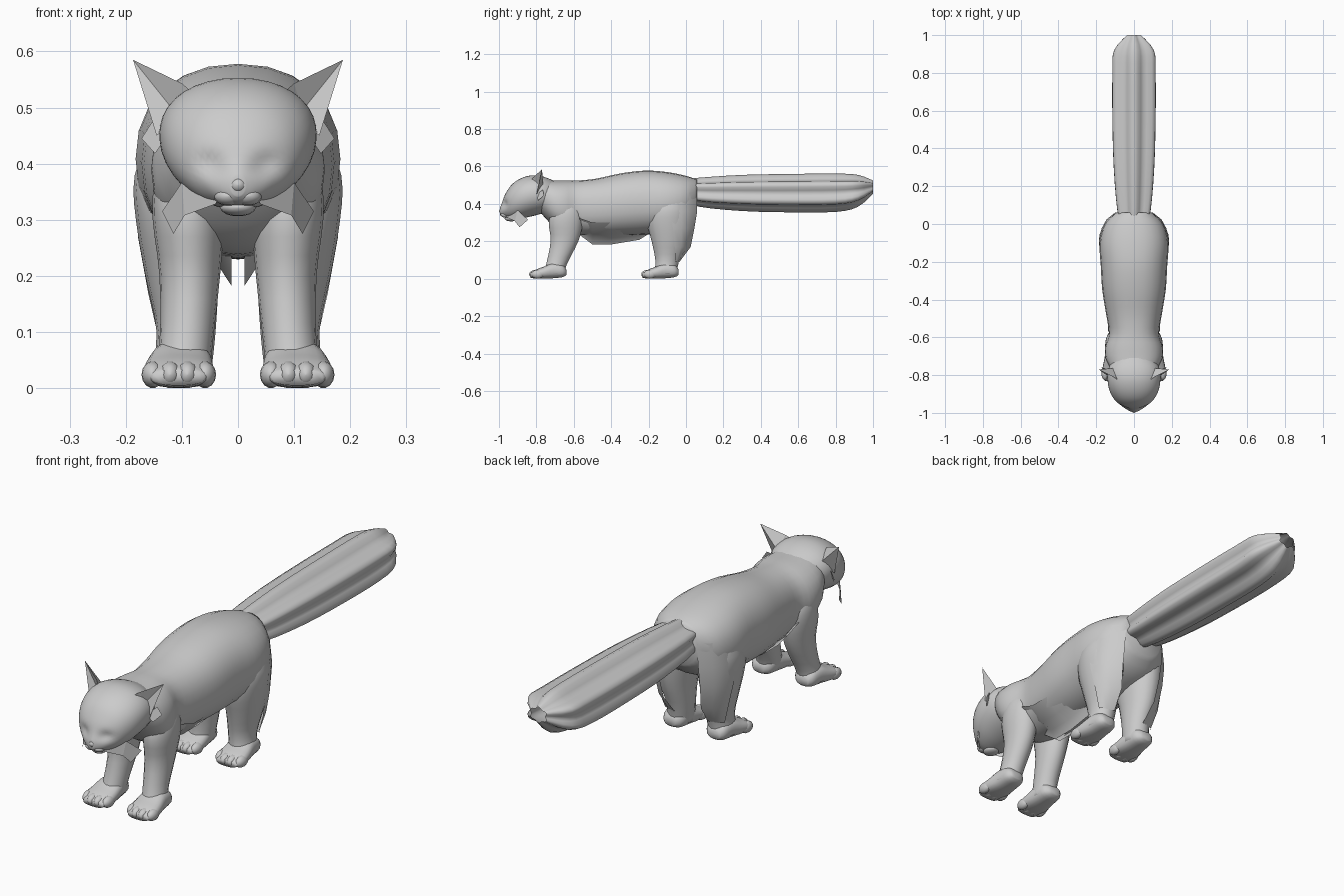
import bpy, math


def finish(name, verts, faces, mirror=False, smooth=True):
    me = bpy.data.meshes.new(name)
    me.from_pydata([tuple(v) for v in verts], [], faces)
    me.update()
    ob = bpy.data.objects.new(name, me)
    bpy.context.collection.objects.link(ob)
    for p in me.polygons:
        p.use_smooth = smooth
    if mirror:
        ob.modifiers.new("mirror", 'MIRROR')
    return ob


def spline(keys, steps):
    """Catmull-Rom through tuples of numbers."""
    out = []
    for i in range(len(keys) - 1):
        a, b = keys[max(i - 1, 0)], keys[i]
        c, d = keys[i + 1], keys[min(i + 2, len(keys) - 1)]
        for k in range(steps):
            t = k / steps
            out.append([0.5 * (2 * q + (r - p) * t + (2 * p - 5 * q + 4 * r - s) * t * t
                               + (3 * q - p - 3 * r + s) * t ** 3)
                        for p, q, r, s in zip(a, b, c, d)])
    return out + [list(keys[-1])]


def loft(name, keys, axis='Y', n=24, steps=3, power=2.0, egg=0.0, star=0.0,
         cap=True, mirror=False):
    """Rings: Y axis -> (y, x0, x1, z0, z1); Z axis -> (z, x0, x1, y0, y1)."""
    verts, faces = [], []
    rings = spline(keys, steps)
    for t, a0, a1, b0, b1 in rings:
        for k in range(n):
            ang = 2 * math.pi * k / n
            c, s = math.cos(ang), math.sin(ang)
            u = math.copysign(abs(c) ** (2 / power), c) * (1 + egg * s)
            v = math.copysign(abs(s) ** (2 / power), s)
            f = 1 - star * (0.5 + 0.5 * math.cos(6 * ang))   # six lobes
            a = (a0 + a1) / 2 + (a1 - a0) / 2 * u * f
            b = (b0 + b1) / 2 + (b1 - b0) / 2 * v * f
            verts.append((a, t, max(b, 0.0)) if axis == 'Y' else (a, b, t))
    for i in range(len(rings) - 1):
        for k in range(n):
            j = (k + 1) % n
            q = (i * n + k, i * n + j, i * n + n + j, i * n + n + k)
            faces.append(q[::-1] if axis == 'Y' else q)
    if cap:
        m = (len(rings) - 1) * n
        first, last = tuple(range(n)), tuple(range(m + n - 1, m - 1, -1))
        faces += [first, last] if axis == 'Y' else [first[::-1], last[::-1]]
    return finish(name, verts, faces, mirror)


def ball(name, c, r, mirror=False):
    keys = []
    for i in range(9):
        a = math.pi * i / 8
        s = max(math.sin(a), 0.02)
        keys.append((c[1] - r[1] * math.cos(a), c[0] - r[0] * s, c[0] + r[0] * s,
                     c[2] - r[2] * s, c[2] + r[2] * s))
    return loft(name, keys, n=14, steps=1, mirror=mirror)


def sym(rows):
    """(y, half width, bottom, top) -> loft rings."""
    return [(y, -w, w, b, t) for y, w, b, t in rows]


def card(name, grid):
    """Mirrored sheet from rows of points."""
    w = len(grid[0])
    faces = [(w * i + k, w * i + k + 1, w * i + w + k + 1, w * i + w + k)
             for i in range(len(grid) - 1) for k in range(w - 1)]
    return finish(name, [p for row in grid for p in row], faces, mirror=True)


# Torso with neck and rump
loft("body", sym([(-0.80, 0.10, 0.38, 0.53), (-0.72, 0.148, 0.29, 0.525),
                  (-0.65, 0.153, 0.245, 0.525), (-0.58, 0.133, 0.235, 0.525),
                  (-0.48, 0.147, 0.23, 0.535), (-0.35, 0.168, 0.23, 0.563),
                  (-0.22, 0.176, 0.235, 0.578), (-0.10, 0.182, 0.25, 0.57),
                  (0.0, 0.155, 0.29, 0.55), (0.06, 0.095, 0.35, 0.53)]), power=2.25)

# Head, tapering to the muzzle, with dented eye sockets
head = loft("head", sym([(-0.995, 0.012, 0.342, 0.378), (-0.985, 0.034, 0.332, 0.405),
                         (-0.965, 0.068, 0.325, 0.455), (-0.93, 0.104, 0.318, 0.505),
                         (-0.88, 0.13, 0.322, 0.538), (-0.82, 0.14, 0.335, 0.553),
                         (-0.76, 0.133, 0.35, 0.545), (-0.70, 0.10, 0.36, 0.52)]),
            egg=0.05, power=2.1, n=36, steps=4)
for v in head.data.vertices:
    d = ((abs(v.co.x) - 0.05) / 0.028) ** 2 + ((v.co.z - 0.40) / 0.02) ** 2
    if v.co.y < -0.85:
        v.co.y += 0.014 * math.exp(-d)
ball("nose", (0, -0.982, 0.362), (0.016, 0.018, 0.015))
ball("muzzle", (0.017, -0.965, 0.342), (0.026, 0.026, 0.017), True)
ball("jaw", (0, -0.935, 0.322), (0.032, 0.035, 0.016))

# Cupped ears
finish("ear", [(0.187, -0.77, 0.585), (0.075, -0.835, 0.522), (0.145, -0.80, 0.45),
               (0.095, -0.762, 0.49), (0.115, -0.79, 0.495), (0.10, -0.815, 0.543)],
       [(5, 0, 3), (1, 5, 3), (3, 0, 2), (1, 4, 5), (5, 4, 0), (4, 2, 0)],
       mirror=True, smooth=False)

# Fur cards on the cheeks
finish("whisker_tuft", [(0.03, -0.965, 0.345), (0.045, -0.955, 0.37), (0.10, -0.90, 0.367),
                        (0.135, -0.845, 0.315), (0.115, -0.89, 0.275),
                        (0.095, -0.915, 0.308), (0.04, -0.96, 0.328)],
       [(0, 6, 5, 2, 1), (2, 5, 4, 3)], mirror=True, smooth=False)
finish("cheek_tuft", [(0.125, -0.80, 0.45), (0.152, -0.765, 0.476),
                      (0.172, -0.76, 0.445), (0.148, -0.79, 0.418)],
       [(0, 3, 2, 1)], mirror=True, smooth=False)

# Legs
loft("front_leg", [(0.025, 0.05, 0.155, -0.77, -0.65), (0.08, 0.045, 0.14, -0.748, -0.635),
                   (0.20, 0.032, 0.14, -0.725, -0.575), (0.30, 0.025, 0.152, -0.735, -0.55),
                   (0.37, 0.03, 0.148, -0.715, -0.56), (0.43, 0.05, 0.12, -0.68, -0.60)],
     'Z', n=18, mirror=True)
loft("hind_leg", [(0.025, 0.048, 0.155, -0.17, -0.05), (0.10, 0.04, 0.145, -0.165, -0.035),
                  (0.20, 0.033, 0.165, -0.185, 0.0), (0.30, 0.02, 0.182, -0.21, 0.02),
                  (0.38, 0.02, 0.184, -0.20, 0.02), (0.47, 0.04, 0.15, -0.15, 0.0)],
     'Z', n=18, mirror=True)

# Paws with four toes each
for part, dy in (("front", 0.0), ("hind", 0.60)):
    loft(part + "_paw", [(-0.832 + dy, 0.06, 0.152, 0.005, 0.032),
                         (-0.80 + dy, 0.044, 0.168, 0.002, 0.05),
                         (-0.76 + dy, 0.043, 0.166, 0.0, 0.065),
                         (-0.71 + dy, 0.048, 0.156, 0.002, 0.085),
                         (-0.66 + dy, 0.056, 0.148, 0.008, 0.075),
                         (-0.64 + dy, 0.08, 0.13, 0.02, 0.05)], n=18, power=2.5, mirror=True)
    for i in range(4):
        ball(f"{part}_toe_{i + 1}", (0.059 + 0.031 * i,
                                     -0.805 + dy + (0.012 if i in (0, 3) else 0), 0.024),
             (0.02, 0.034, 0.024), True)

# Belly fur skirts and rump fur hanging behind the hind legs
card("belly_fur", [[(0.012, y, z), (0.035, y, z + 0.035), (0.085, y, z + 0.055),
                    (0.138, y, max(z + 0.09, 0.30))]
                   for y, z in ((-0.57, 0.235), (-0.50, 0.183), (-0.40, 0.183),
                                (-0.25, 0.208), (-0.19, 0.245))])
card("rump_fur", [[(0.182 * f, y0, z), (0.172 * f, y0 + (y1 - y0) * 0.4, z),
                   (0.145 * f, y0 + (y1 - y0) * 0.75, z), (0.10 * f, y1, z)]
                  for z, f, y0, y1 in ((0.46, 0.93, -0.09, 0.06), (0.36, 1.0, -0.08, 0.06),
                                       (0.27, 0.98, -0.07, 0.045), (0.17, 0.88, -0.06, 0.025),
                                       (0.09, 0.78, -0.06, -0.035))])

# Bushy fluted tail, open at the tip
loft("tail", sym([(0.0, 0.07, 0.42, 0.53), (0.07, 0.10, 0.385, 0.54), (0.30, 0.122, 0.362, 0.555),
                  (0.55, 0.13, 0.355, 0.56), (0.80, 0.13, 0.357, 0.562),
                  (0.92, 0.12, 0.385, 0.555), (1.0, 0.042, 0.455, 0.525)]),
     n=36, star=0.25, cap=False)
